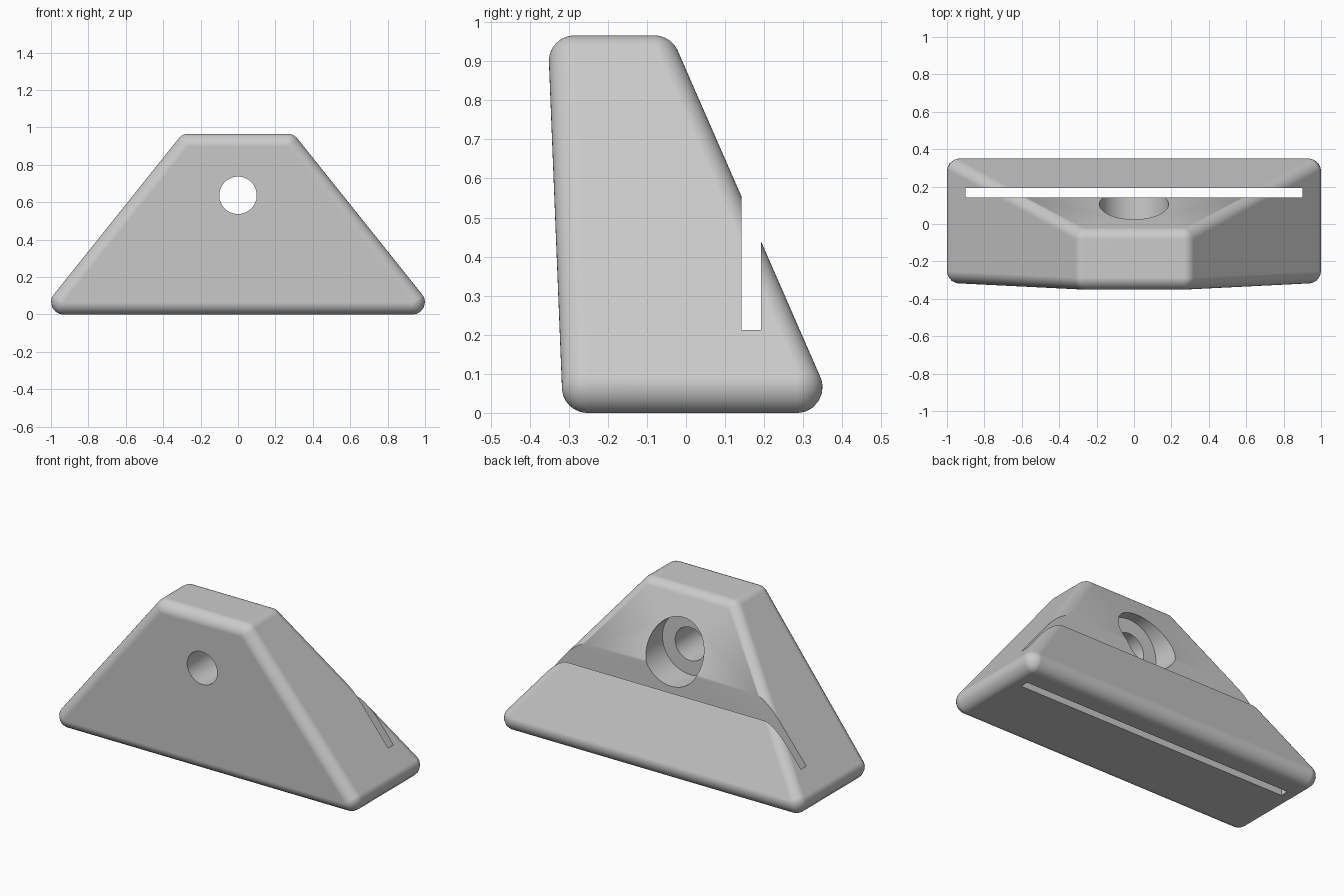
import bpy, bmesh, math
from itertools import product
from mathutils import Matrix, Vector

cube = bpy.data.objects.get("Cube")
if cube:
    bpy.data.objects.remove(cube, do_unlink=True)

RADIUS = 0.065      # edge rounding
STEPS = 8           # facets per rounded edge
HEIGHT = 0.966
HOLE_Z = 0.637

grey = bpy.data.materials.new("plain grey")
grey.use_nodes = True
color = (0.6, 0.6, 0.6, 1)
grey.diffuse_color = color
grey.node_tree.nodes["Principled BSDF"].inputs["Base Color"].default_value = color


def add_object(name, bm):
    mesh = bpy.data.meshes.new(name)
    bm.to_mesh(mesh)
    bm.free()
    mesh.materials.append(grey)
    obj = bpy.data.objects.new(name, mesh)
    bpy.context.collection.objects.link(obj)
    return obj


def plane(normal, point):
    n = Vector(normal).normalized()
    return n, n.dot(Vector(point))


# Tapered wedge: each pair of opposite sides as planes
ends = plane((0, 0, -1), (0, 0, 0)), plane((0, 0, 1), (0, 0, HEIGHT))
faces = plane((0, -1, -0.04), (0, -0.315, 0)), plane((0, 1, 0.437), (0, 0.384, 0))
sides = plane((-1, 0, 0.8), (-1.07, 0, 0)), plane((1, 0, 0.8), (1.07, 0, 0))

# Round every corner with a spherical patch, then wrap a hull around them
bm = bmesh.new()
for corner in product(ends, faces, sides):
    normals = [n for n, d in corner]
    centre = Matrix(normals).inverted() @ Vector([d - RADIUS for n, d in corner])
    for i in range(STEPS + 1):
        for j in range(STEPS + 1 - i):
            weights = (i, j, STEPS - i - j)
            out = sum((n * w for n, w in zip(normals, weights)), Vector()).normalized()
            bm.verts.new(centre + out * RADIUS)
bmesh.ops.convex_hull(bm, input=bm.verts)
bmesh.ops.dissolve_limit(bm, angle_limit=math.radians(0.2), verts=bm.verts, edges=bm.edges)
bmesh.ops.recalc_face_normals(bm, faces=bm.faces)
body = add_object("wedge_body", bm)


def cylinder_cutter(name, radius, y0, y1):
    bm = bmesh.new()
    place = Matrix.Translation((0, (y0 + y1) / 2, HOLE_Z)) @ Matrix.Rotation(math.pi / 2, 4, 'X')
    bmesh.ops.create_cone(bm, cap_ends=True, segments=64, radius1=radius,
                          radius2=radius, depth=y1 - y0, matrix=place)
    return add_object(name, bm)


def slot_cutter():
    bm = bmesh.new()
    bmesh.ops.create_cube(bm, size=1, matrix=Matrix.Translation((0, 0.167, 0.5))
                          @ Matrix.Diagonal((1.8, 0.05, 1.4, 1)))
    return add_object("strap_slot_cutter", bm)


# Screw hole, counterbore from the back, and the long slot through the base
cutters = [cylinder_cutter("screw_hole_cutter", 0.1, -0.6, 0.6),
           cylinder_cutter("counterbore_cutter", 0.185, -0.04, 0.6),
           slot_cutter()]
bpy.ops.object.select_all(action='DESELECT')
body.select_set(True)
bpy.context.view_layer.objects.active = body
for cutter in cutters:
    mod = body.modifiers.new(cutter.name, 'BOOLEAN')
    mod.operation = 'DIFFERENCE'
    mod.solver = 'EXACT'
    mod.object = cutter
    bpy.ops.object.modifier_apply(modifier=mod.name)
    bpy.data.objects.remove(cutter, do_unlink=True)

# Smooth rounded edges, crisp cuts, flat large faces
bpy.ops.object.shade_smooth_by_angle(angle=math.radians(30))
weighted = body.modifiers.new("flat_faces", 'WEIGHTED_NORMAL')
weighted.keep_sharp = True
